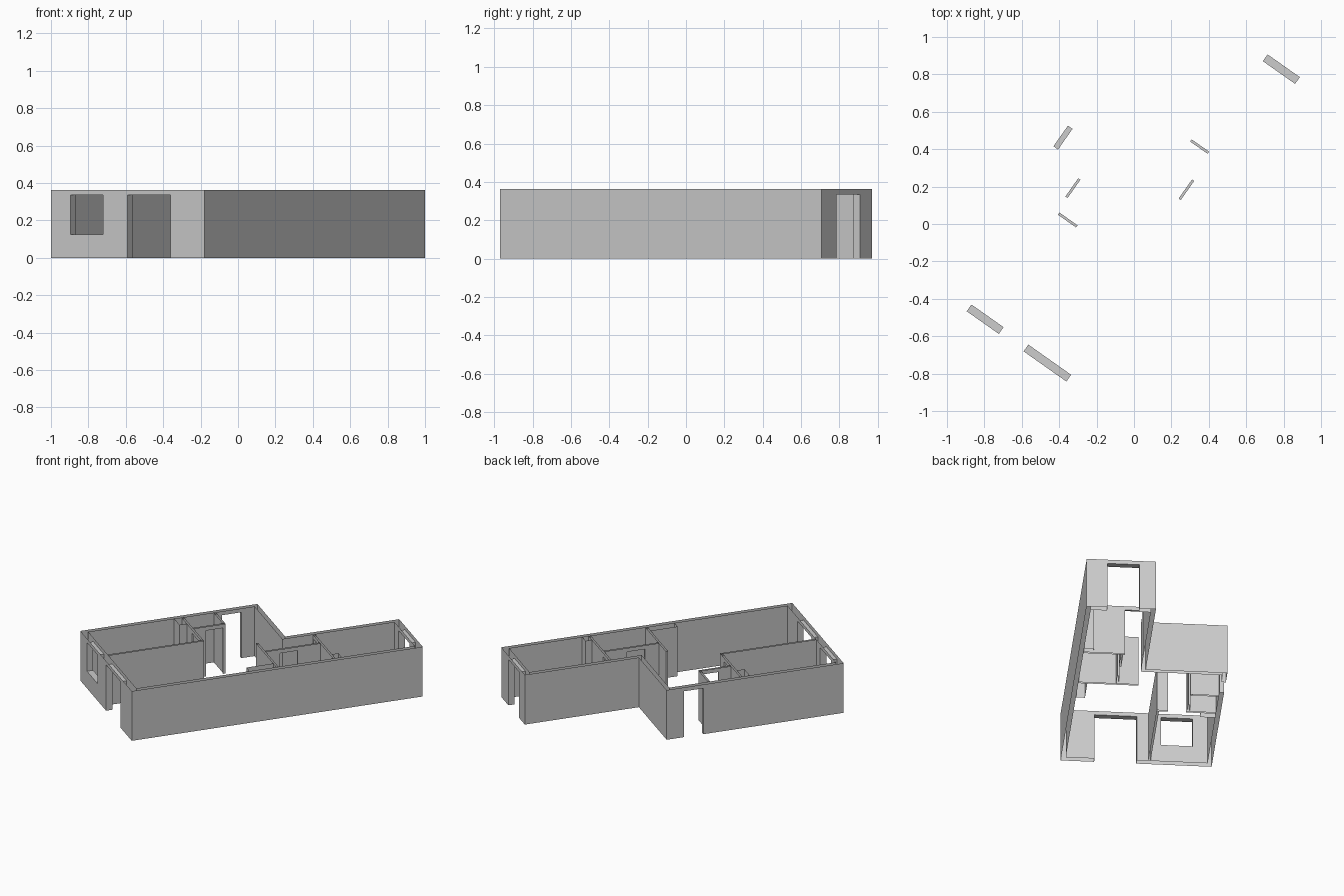
import bpy
from mathutils import Matrix, Vector

if "Cube" in bpy.data.objects:
    bpy.data.objects.remove(bpy.data.objects["Cube"], do_unlink=True)

HEIGHT, HEAD, SILL = 0.363, 0.335, 0.125
SHELL, END, THIN = 0.03, 0.044, 0.014     # wall thicknesses
WIDE, NARROW = -1.003, -0.46              # far side of front wing, of rear wing
STEP, LENGTH = 1.246, 2.049               # where the plan steps in, and ends

# The plan is drawn square, then turned on the ground
U, V = Vector((0.8175, -0.576, 0)), Vector((0.576, 0.8175, 0))
PLACE = Matrix(((U.x, V.x, 0, -0.18), (U.y, V.y, 0, -0.97),
                (0, 0, 1, 0), (0, 0, 0, 1)))

plaster = bpy.data.materials.new("light_grey_plaster")
plaster.use_nodes = True
GREY = (0.604, 0.604, 0.604, 1)
plaster.diffuse_color = GREY
plaster.node_tree.nodes["Principled BSDF"].inputs["Base Color"].default_value = GREY


def build(name, quads):
    """Make one object from (corners, facing direction) pairs."""
    verts, faces = [], []
    for corners, facing in quads:
        c = [Vector(k) for k in corners]
        if (c[1] - c[0]).cross(c[2] - c[0]).dot(Vector(facing)) < 0:
            c.reverse()
        faces.append(range(len(verts), len(verts) + 4))
        verts += [PLACE @ k for k in c]
    mesh = bpy.data.meshes.new(name)
    mesh.from_pydata(verts, [], [list(f) for f in faces])
    mesh.materials.append(plaster)
    bpy.context.collection.objects.link(bpy.data.objects.new(name, mesh))


def wall(name, axis, a, b, outer, inner, hole=None, sill=0, inset=(0, 0), caps=()):
    """Hollow wall along an axis, open above and below, with an optional opening."""
    def at(t, c, z):
        return (t, c, z) if axis == "p" else (c, t, z)

    quads = []
    side = 1 if outer > inner else -1

    def sheet(c, t0, t1, z0, z1, s):
        quads.append(([at(t0, c, z0), at(t1, c, z0), at(t1, c, z1), at(t0, c, z1)],
                      at(0, s, 0)))

    def cross(t, z0, z1, s):
        quads.append(([at(t, outer, z0), at(t, inner, z0), at(t, inner, z1),
                       at(t, outer, z1)], at(s, 0, 0)))

    def level(z, s):
        quads.append(([at(hole[0], outer, z), at(hole[1], outer, z),
                       at(hole[1], inner, z), at(hole[0], inner, z)], (0, 0, s)))

    for c, s, t0, t1 in ((outer, side, a, b),
                         (inner, -side, a + inset[0], b - inset[1])):
        if hole:
            sheet(c, t0, hole[0], 0, HEIGHT, s)
            sheet(c, hole[1], t1, 0, HEIGHT, s)
            sheet(c, *hole, HEAD, HEIGHT, s)
            if sill:
                sheet(c, *hole, 0, sill, s)
        else:
            sheet(c, t0, t1, 0, HEIGHT, s)
    if hole:
        cross(hole[0], sill, HEAD, 1)
        cross(hole[1], sill, HEAD, -1)
        level(HEAD, -1)
        if sill:
            level(sill, 1)
    for t in caps:
        cross(t, 0, HEIGHT, -1 if t == a else 1)
    build(name, quads)


# Outer shell
MID = -0.58
wall("long_wall", "q", 0, LENGTH, 0, -SHELL, inset=(END, END))
wall("front_wall_window_part", "p", WIDE, MID, 0, END, (-0.874, -0.664), SILL,
     inset=(SHELL, 0))
wall("front_wall_door_part", "p", MID, 0, 0, END, (-0.502, -0.222), inset=(0, SHELL))
wall("side_wall", "q", 0, STEP, WIDE, WIDE + SHELL, (0.988, 1.123), inset=(END, SHELL))
wall("step_wall", "p", WIDE, NARROW, STEP, STEP - SHELL, inset=(SHELL, -SHELL))
wall("rear_side_wall", "q", STEP, LENGTH, NARROW, NARROW + SHELL, inset=(-SHELL, END))
wall("rear_wall", "p", NARROW, 0, LENGTH, LENGTH - END, (-0.35, -0.139),
     inset=(SHELL, SHELL))

# Front wing partitions
INSIDE = WIDE + SHELL
wall("bedroom_partition", "q", END, 0.717, MID, MID - THIN)
wall("bedroom_door_wall", "p", INSIDE, MID, 0.717, 0.717 - THIN, (-0.773, -0.654))
wall("closet_door_wall", "q", 0.717, 0.943, -0.782, -0.782 - THIN, (0.805, 0.925))
wall("closet_back_wall", "p", INSIDE, -0.782, 0.943, 0.943 - THIN)

# Rear wing partitions
wall("bathroom_front_wall", "p", -0.43, -SHELL, 1.03, 1.03 + THIN, caps=(-0.43,))
wall("bathroom_door_wall", "q", 1.03 + THIN, 1.43, -0.295, -0.295 + THIN, (1.145, 1.27))
wall("rear_room_door_wall", "p", NARROW + SHELL, -SHELL, 1.43, 1.43 + THIN,
     (-0.42, -0.306))

# Service ducts against the walls
for name, p0, p1, q0, q1 in (("front_duct", INSIDE, -0.87, 0.65, 0.703),
                             ("kitchen_duct", -0.09, -SHELL, 0.84, 1.03),
                             ("rear_duct", -0.095, -SHELL, 1.444, 1.49)):
    wall(name, "p", p0, p1, q0, q1, caps=(p0, p1))
